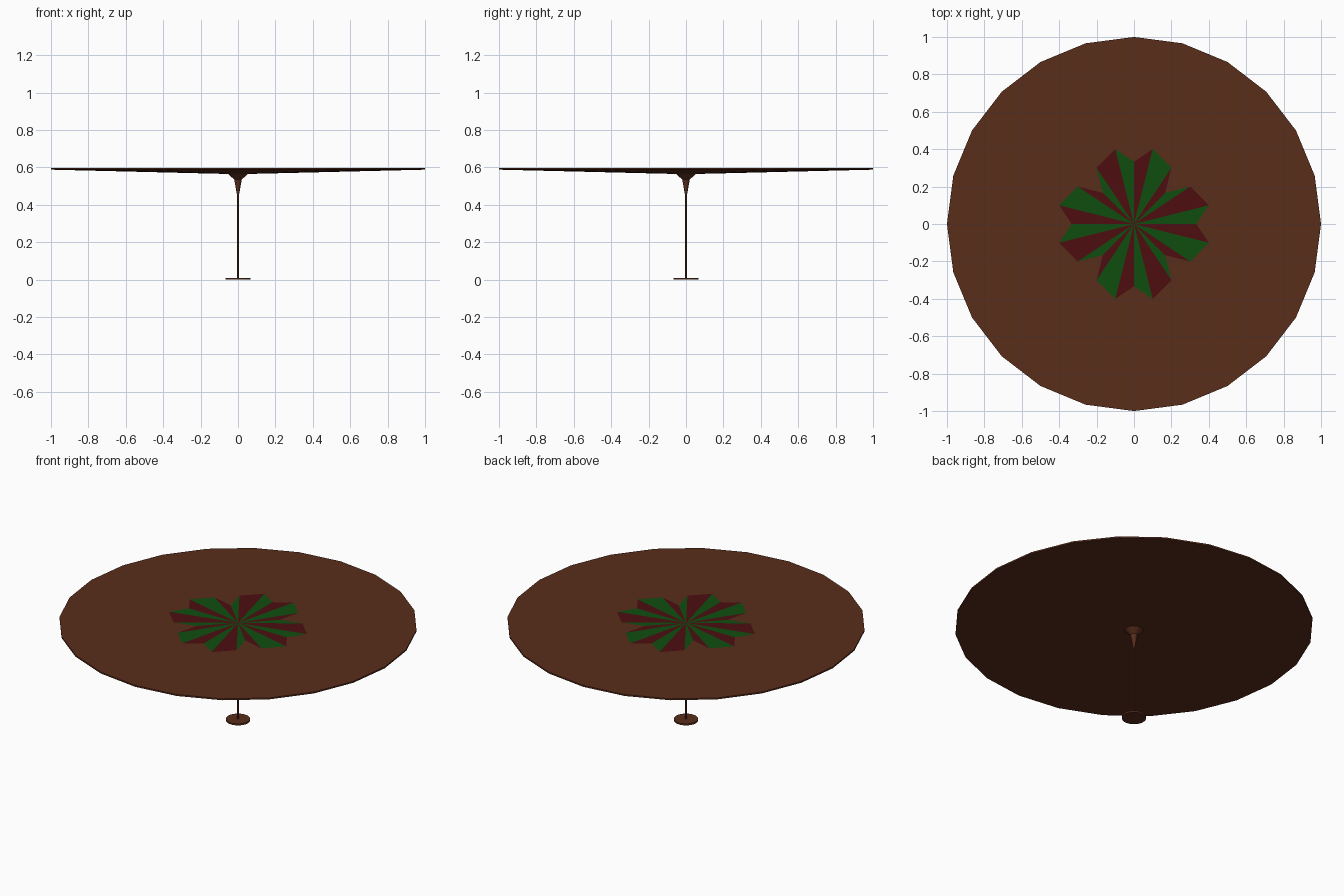
import bpy, bmesh, math

if "Cube" in bpy.data.objects:
    bpy.data.objects.remove(bpy.data.objects["Cube"])


def material(name, color):
    m = bpy.data.materials.new(name)
    m.diffuse_color = (*color, 1)
    m.use_nodes = True
    m.node_tree.nodes["Principled BSDF"].inputs["Base Color"].default_value = m.diffuse_color
    return m


wood = material("brown_wood", (0.10, 0.026, 0.011))
red = material("dark_red", (0.075, 0.004, 0.005))
green = material("dark_green", (0.005, 0.075, 0.005))


def add_object(name, bm, mats):
    mesh = bpy.data.meshes.new(name)
    bm.to_mesh(mesh)
    bm.free()
    for m in mats:
        mesh.materials.append(m)
    obj = bpy.data.objects.new(name, mesh)
    bpy.context.collection.objects.link(obj)
    return obj


def lathe(name, profile, sides=24):
    """Closed flat-shaded solid from (radius, z) rings, listed bottom to top."""
    bm = bmesh.new()
    rings = [[bm.verts.new((r * math.cos(math.tau * i / sides),
                            r * math.sin(math.tau * i / sides), z))
              for i in range(sides)] for r, z in profile]
    for a, b in zip(rings, rings[1:]):
        for i in range(sides):
            j = (i + 1) % sides
            bm.faces.new((a[i], a[j], b[j], b[i]))
    bm.faces.new(rings[0][::-1])
    bm.faces.new(rings[-1])
    return add_object(name, bm, [wood])


# Base disc, thin stem flaring into the top, and wide round tabletop
lathe("base", [(0.068, 0.0), (0.068, 0.01)])
lathe("stem", [(0.005, 0.008), (0.005, 0.45), (0.02, 0.535), (0.055, 0.567)])
lathe("tabletop", [(0.055, 0.565), (1.0, 0.588), (1.0, 0.597)])

# Star inlay: one quadrant of the outline, turned clockwise four times
quadrant = [(0, 0.333), (0.1, 0.4), (0.2, 0.3), (0.167, 0.167), (0.3, 0.2), (0.4, 0.1)]
outline = []
for _ in range(4):
    outline += quadrant
    quadrant = [(y, -x) for x, y in quadrant]
bm = bmesh.new()
centre = bm.verts.new((0, 0, 0.6))
rim = [bm.verts.new((x, y, 0.6)) for x, y in outline]
for i in range(len(rim)):
    face = bm.faces.new((centre, rim[(i + 1) % len(rim)], rim[i]))
    face.material_index = i % 2
add_object("star_inlay", bm, [red, green])
